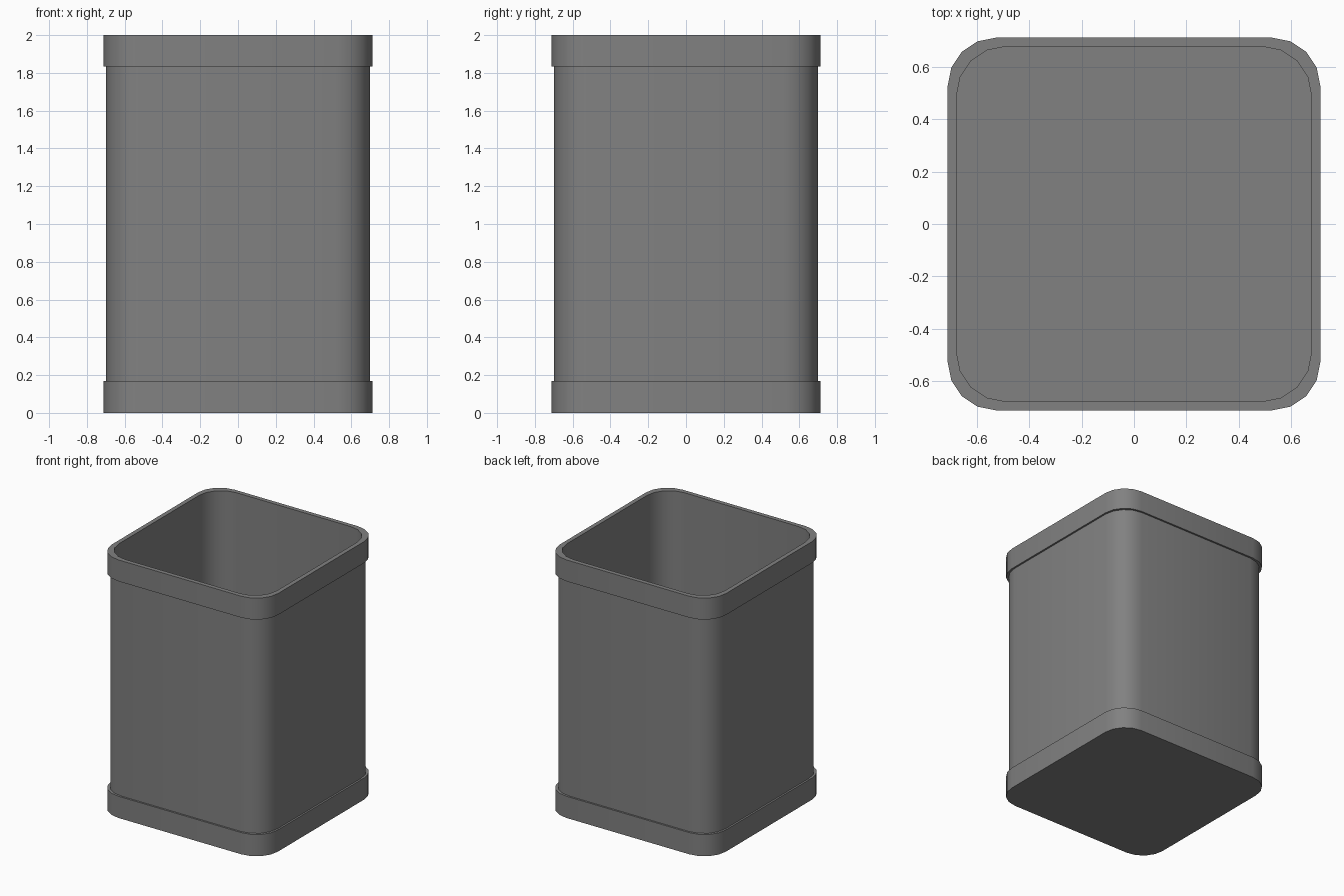
import bpy, bmesh
from math import cos, sin, pi, radians

if "Cube" in bpy.data.objects:
    bpy.data.objects.remove(bpy.data.objects["Cube"])

SEGMENTS = 4  # facets per rounded corner


def rounded_ring(bm, half, radius, z):
    """Rounded-square loop of vertices at height z."""
    ring = []
    c = half - radius
    for q, (sx, sy) in enumerate([(1, 1), (-1, 1), (-1, -1), (1, -1)]):
        for i in range(SEGMENTS + 1):
            a = (q + i / SEGMENTS) * pi / 2
            ring.append(bm.verts.new((sx * c + radius * cos(a), sy * c + radius * sin(a), z)))
    return ring


def loft(name, sections, material):
    """Skin a stack of rounded-square sections and cap both ends."""
    bm = bmesh.new()
    rings = [rounded_ring(bm, *s) for s in sections]
    for lo, hi in zip(rings, rings[1:]):
        n = len(lo)
        for i in range(n):
            j = (i + 1) % n
            bm.faces.new((lo[i], lo[j], hi[j], hi[i]))
    bm.faces.new(rings[0][::-1])
    bm.faces.new(rings[-1])
    bmesh.ops.recalc_face_normals(bm, faces=bm.faces[:])
    mesh = bpy.data.meshes.new(name)
    bm.to_mesh(mesh)
    bm.free()
    mesh.materials.append(material)
    obj = bpy.data.objects.new(name, mesh)
    bpy.context.collection.objects.link(obj)
    bpy.context.view_layer.objects.active = obj
    obj.select_set(True)
    bpy.ops.object.shade_smooth_by_angle(angle=radians(35))
    obj.select_set(False)
    return obj


dark_grey = bpy.data.materials.new("dark_grey")
dark_grey.diffuse_color = (0.22, 0.22, 0.22, 1)
dark_grey.use_nodes = True
dark_grey.node_tree.nodes["Principled BSDF"].inputs["Base Color"].default_value = dark_grey.diffuse_color

BAND, WALL, INNER = (0.712, 0.185), (0.698, 0.185), (0.678, 0.188)

# Open container: base band, recessed wall, top rim, then the hollow down to the floor
loft("square_container", [
    (*BAND, 0.0), (*BAND, 0.168),
    (*WALL, 0.168), (*WALL, 1.834),
    (*BAND, 1.834), (*BAND, 2.0),
    (*INNER, 2.0), (*INNER, 0.035),
], dark_grey)
